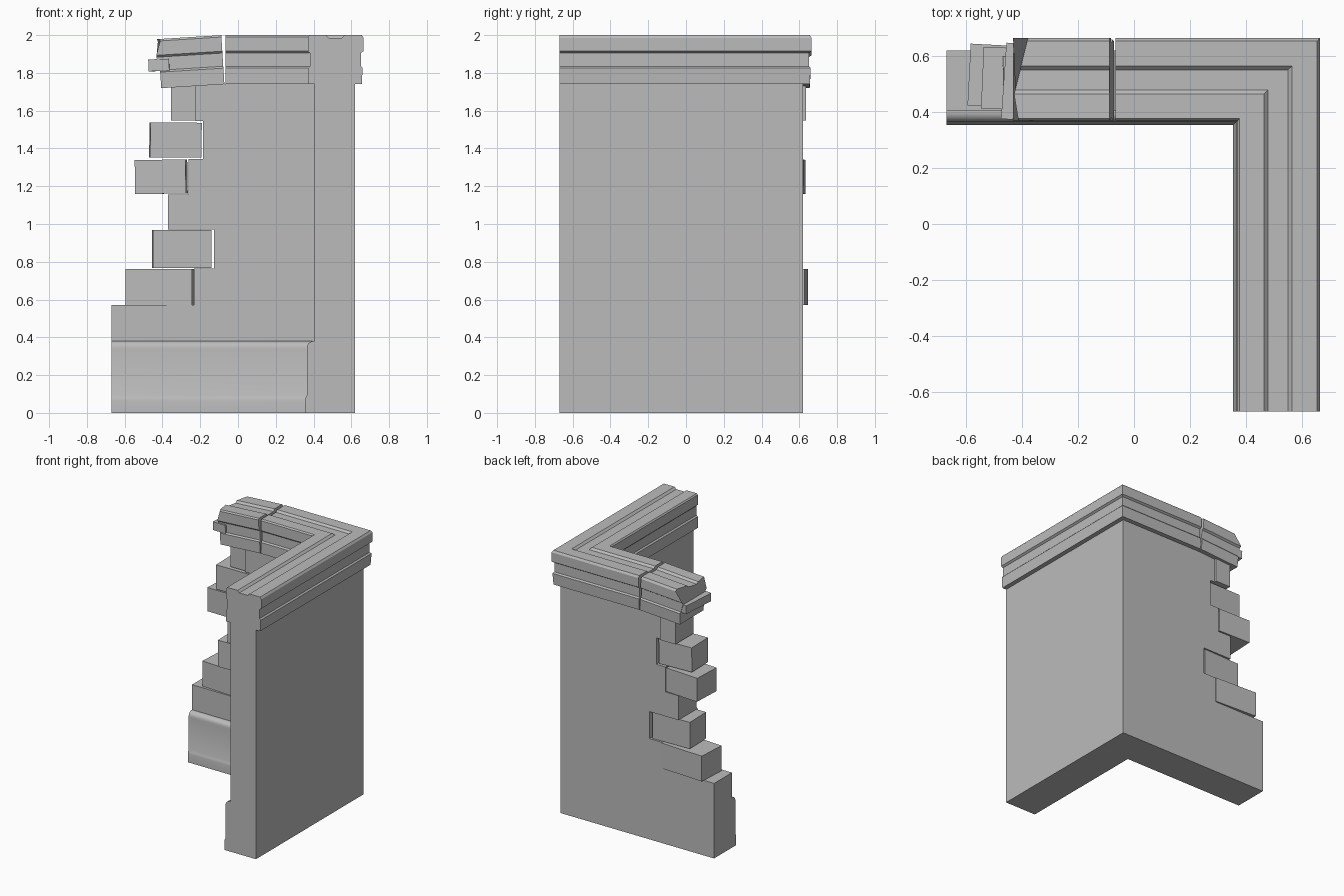
import bpy, bmesh, math
from mathutils import Matrix, Vector

cube = bpy.data.objects.get("Cube")
if cube:
    bpy.data.objects.remove(cube, do_unlink=True)

GREY = (0.5, 0.5, 0.5, 1)
mat = bpy.data.materials.new("stone_grey")
mat.use_nodes = True
mat.diffuse_color = GREY
bsdf = mat.node_tree.nodes["Principled BSDF"]
bsdf.inputs["Base Color"].default_value = GREY

END = -0.67          # free end of both wall arms
IN, OUT = 0.405, 0.62  # inner and outer wall faces


def loft(name, rings, smooth=False):
    """Skin matching rings of points and close both ends."""
    bm = bmesh.new()
    loops = [[bm.verts.new(p) for p in ring] for ring in rings]
    n = len(loops[0])
    for a, b in zip(loops, loops[1:]):
        for i in range(n):
            j = (i + 1) % n
            bm.faces.new((a[i], a[j], b[j], b[i]))
    bm.faces.new(loops[0])
    bm.faces.new(loops[-1])
    bmesh.ops.recalc_face_normals(bm, faces=bm.faces)
    mesh = bpy.data.meshes.new(name)
    bm.to_mesh(mesh)
    bm.free()
    mesh.materials.append(mat)
    obj = bpy.data.objects.new(name, mesh)
    bpy.context.collection.objects.link(obj)
    if smooth:
        bpy.ops.object.select_all(action="DESELECT")
        obj.select_set(True)
        bpy.context.view_layer.objects.active = obj
        bpy.ops.object.shade_smooth_by_angle(angle=math.radians(30))
    return obj


def corner_sweep(name, profile, x_end, smooth=False):
    """Run a profile along both arms with a mitred corner."""
    return loft(name, [[(d, END, z) for d, z in profile],
                       [(d, d, z) for d, z in profile],
                       [(x_end, d, z) for d, z in profile]], smooth)


def box(name, x, y, z, turn=0, tilt=0):
    """Block from ranges, turned about z and tilted about y."""
    mid = Vector([sum(r) / 2 for r in (x, y, z)])
    rot = Matrix.Rotation(math.radians(turn), 3, "Z") @ Matrix.Rotation(math.radians(tilt), 3, "Y")
    rings = [[mid + rot @ (Vector((px, py, pz)) - mid)
              for px, py in ((x[0], y[0]), (x[1], y[0]), (x[1], y[1]), (x[0], y[1]))]
             for pz in z]
    return loft(name, rings)


# Wall with moulded skirting along the inside
skirt = [(0.355, 0), (0.355, 0.065), (0.358, 0.08), (0.365, 0.095), (0.365, 0.34)]
skirt += [(0.365 + 0.035 * (1 - math.cos(a)), 0.345 + 0.035 * math.sin(a))
          for a in (math.radians(15 * k) for k in range(1, 7))]
wall = corner_sweep("wall", skirt + [(IN, 0.38), (IN, 1.74), (OUT, 1.74), (OUT, 0)], END, True)

# Broken edge: remove a stepped outline, course by course
courses = [(0.57, 0.765, -0.232), (0.765, 0.97, -0.128), (0.97, 1.155, -0.37),
           (1.155, 1.345, -0.262), (1.345, 1.545, -0.185), (1.545, 1.8, -0.225)]
outline = [(-0.8, courses[-1][1]), (-0.8, courses[0][0])]
for z0, z1, x in courses:
    outline += [(x, z0), (x, z1)]
cutter = loft("edge_cutter", [[(x, y, z) for x, z in outline] for y in (0.2, 0.8)])
cutter.hide_render = True
cut = wall.modifiers.new("broken_edge", "BOOLEAN")
cut.operation = "DIFFERENCE"
cut.solver = "EXACT"
cut.object = cutter
bpy.context.view_layer.objects.active = wall
bpy.ops.object.modifier_apply(modifier=cut.name)
bpy.data.objects.remove(cutter, do_unlink=True)

# Loose bricks in the broken edge
box("brick_1", (-0.59, -0.238), (0.415, 0.636), (0.571, 0.763), turn=-3)
box("brick_2", (-0.452, -0.142), (0.404, 0.607), (0.768, 0.969), turn=1.5)
box("brick_3", (-0.541, -0.272), (0.408, 0.628), (1.16, 1.34), turn=-2.5, tilt=-1)
box("brick_4", (-0.467, -0.195), (0.402, 0.605), (1.352, 1.537), turn=1.5, tilt=0.5)
box("brick_5", (-0.355, -0.226), (0.415, 0.635), (1.547, 1.74))

# Coping with a shallow groove on top and a recessed band
coping = [(0.37, 1.74), (0.37, 1.825), (0.38, 1.835), (0.38, 1.905), (0.37, 1.915),
          (0.37, 1.99), (0.378, 2), (0.465, 2), (0.48, 1.985), (0.55, 1.985), (0.565, 2),
          (0.655, 2), (0.665, 1.985), (0.665, 1.915), (0.65, 1.905), (0.65, 1.835),
          (0.66, 1.825), (0.655, 1.74)]
corner_sweep("coping", coping, -0.066)

# Cracked off coping piece, sagging towards its ragged end
pivot = Vector((-0.08, 0, 1.865))
sag = Matrix.Rotation(math.radians(-3.6), 3, "Y")


def ragged(d, z):
    if z > 1.95:
        return -0.425 + 0.25 * abs(d - 0.45)
    return -0.43 if z > 1.87 else -0.415


ends = [[(-0.08, d, z) for d, z in coping], [(ragged(d, z), d, z) for d, z in coping]]
loft("broken_coping", [[pivot + sag @ (Vector(p) - pivot) for p in ring] for ring in ends])

# Chip jutting from the ragged end
box("coping_chip", (-0.465, -0.355), (0.372, 0.645), (1.81, 1.873), turn=-4, tilt=-2)
